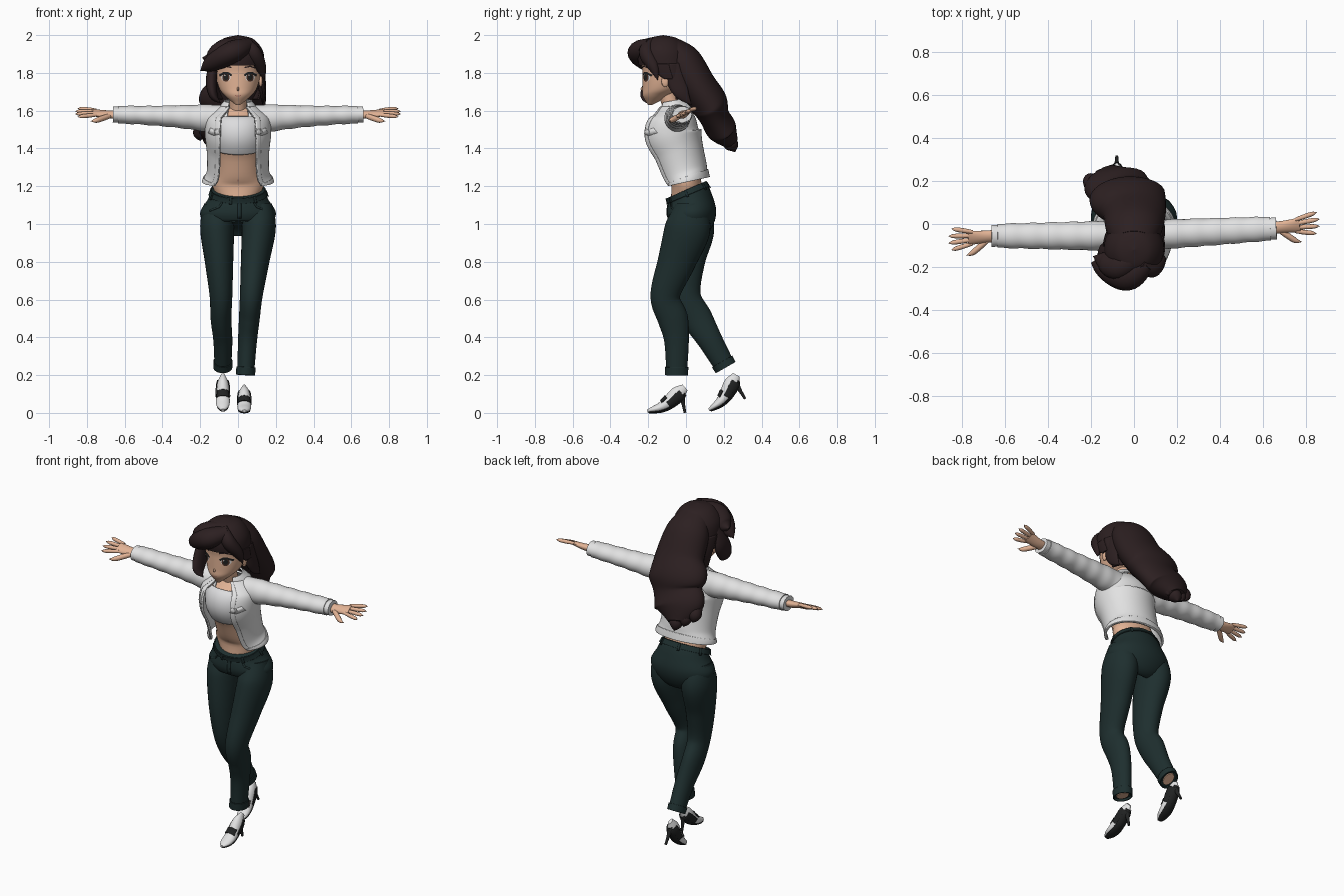
import bpy, bmesh
from math import sin, cos, pi, radians
from mathutils import Vector
from mathutils.bvhtree import BVHTree

cube = bpy.data.objects.get("Cube")
if cube:
    bpy.data.objects.remove(cube, do_unlink=True)


def material(name, *colour):
    mat = bpy.data.materials.new(name)
    mat.use_nodes = True
    mat.diffuse_color = (*colour, 1)
    mat.node_tree.nodes["Principled BSDF"].inputs["Base Color"].default_value = (*colour, 1)
    return mat


SKIN = material("warm skin", .76, .45, .3)
HAIR = material("dark brown hair", .025, .014, .015)
WHITE = material("white denim", .76, .76, .76)
COTTON = material("soft white cotton", .72, .72, .73)
PANTS = material("dark green denim", .013, .028, .028)
BLACK = material("black leather", .015, .016, .016)
EYE = material("eye white", .8, .78, .76)
IRIS = material("brown iris", .07, .03, .02)
LIP = material("lip", .48, .2, .15)

ALONG_X, ALONG_Y, ALONG_Z = Vector((1, 0, 0)), Vector((0, 1, 0)), Vector((0, 0, 1))
SIDES = ((1, "left"), (-1, "right"))
surfaces = {}


def finish(name, bm, mat, thick=0):
    bmesh.ops.recalc_face_normals(bm, faces=bm.faces)
    surfaces[name] = BVHTree.FromBMesh(bm)
    mesh = bpy.data.meshes.new(name)
    bm.to_mesh(mesh)
    bm.free()
    mesh.materials.append(mat)
    obj = bpy.data.objects.new(name, mesh)
    bpy.context.collection.objects.link(obj)
    for other in list(bpy.context.selected_objects):
        other.select_set(False)
    obj.select_set(True)
    bpy.context.view_layer.objects.active = obj
    bpy.ops.object.shade_smooth_by_angle(angle=radians(45))
    if thick:
        solid = obj.modifiers.new("thickness", 'SOLIDIFY')
        solid.thickness, solid.offset = thick, 0


def tube(rings, ref=ALONG_X, flat=False):
    """Smooth surface through rings of (x, y, z, half width, half depth)."""
    last = len(rings) - 1

    def at(u):
        i = min(int(u * last), last - 1)
        f = u * last - i
        quad = [rings[max(0, min(last, i + k))] for k in (-1, 0, 1, 2)]
        return [b + f / 2 * (c - a + f * (2 * a - 5 * b + 4 * c - d + f * (3 * (b - c) + d - a)))
                for a, b, c, d in zip(*quad)]

    def point(u, angle, off=0):
        x, y, z, width, depth = at(u)
        axis = ALONG_Z
        if not flat:
            axis = (Vector(at(min(1, u + .03))[:3]) - Vector(at(max(0, u - .03))[:3])).normalized()
        side = (ref - axis * ref.dot(axis)).normalized()
        width, depth = max(.001, width + off), max(.001, depth + off)
        return Vector((x, y, z)) + side * width * cos(angle) + axis.cross(side) * depth * sin(angle)
    return point


def column(rows, flat=False):
    """Upright tube on the middle plane."""
    return tube([(0, *row) for row in rows], flat=flat)


def skin(name, surface, mat, u=(0, 1), arc=None, arc_end=None, off=0, cap=True, thick=0, rows=24, cols=32):
    """Mesh a stretch of a tube, either all round or over an arc in degrees."""
    bm, loops = bmesh.new(), []
    for i in range(rows + 1):
        t = i / rows
        lo, hi = 0, 360
        if arc:
            lo, hi = [p + (q - p) * t for p, q in zip(arc, arc_end or arc)]
        loops.append([bm.verts.new(surface(u[0] + (u[1] - u[0]) * t, radians(lo + (hi - lo) * j / cols), off))
                      for j in range(cols + 1 if arc else cols)])
    for low, high in zip(loops, loops[1:]):
        for j in range(cols):
            k = (j + 1) % len(low)
            bm.faces.new((low[j], low[k], high[k], high[j]))
    if cap and not arc:
        bm.faces.new(loops[0])
        bm.faces.new(loops[-1])
    finish(name, bm, mat, thick)


def strand(name, mat, ref, width, depth, *points, power=1):
    """Tapered lock or finger that swells, then closes to a tip."""
    swell = [max(0, sin(pi * (.2 + .8 * i / (len(points) - 1)))) ** power for i in range(len(points))]
    skin(name, tube([(*p, width * k, depth * k) for p, k in zip(points, swell)], ref), mat, cols=16)


def press(target, x, z, off):
    hit = surfaces[target].ray_cast(Vector((x, -2, z)), ALONG_Y)[0]
    return (hit or Vector((x, -.1, z))) - ALONG_Y * off


def disc(name, target, mat, x, z, width, height, off):
    """Thin oval pressed onto the front of a surface."""
    bm, n = bmesh.new(), 20
    middle = bm.verts.new(press(target, x, z, off))
    inner, outer = [[bm.verts.new(press(target, x + width * k * cos(2 * pi * j / n), z + height * k * sin(2 * pi * j / n), off))
                     for j in range(n)] for k in (.5, 1)]
    for j in range(n):
        k = (j + 1) % n
        bm.faces.new((middle, inner[j], inner[k]))
        bm.faces.new((inner[j], outer[j], outer[k], inner[k]))
    finish(name, bm, mat)


def line(name, target, mat, width, *points, off=.004, thick=0):
    """Thin strip pressed onto the front of a surface."""
    points = [Vector(p) for p in points]
    path = [p.lerp(q, k / 6) for p, q in zip(points, points[1:]) for k in range(6)] + [points[-1]]
    bm, pairs = bmesh.new(), []
    for i, p in enumerate(path):
        d = (path[min(i + 1, len(path) - 1)] - path[max(i - 1, 0)]).normalized() * width / 2
        pairs.append([bm.verts.new(press(target, p.x - k * d.y, p.y + k * d.x, off)) for k in (-1, 1)])
    for low, high in zip(pairs, pairs[1:]):
        bm.faces.new((low[0], low[1], high[1], high[0]))
    finish(name, bm, mat, thick)


def ball(name, mat, x, y, z, width, depth, height):
    turns = [pi * i / 8 for i in range(9)]
    rings = [(x, y, z - height * cos(t), width * sin(t), depth * sin(t)) for t in turns]
    skin(name, tube(rings, flat=True), mat, cols=16)


# Head and face
head = column([(y, z, r, r) for y, z, r in ((-.19, 1.63, .01), (-.18, 1.645, .03), (-.16, 1.68, .07), (-.13, 1.72, .1),
                                            (-.11, 1.8, .12), (-.11, 1.88, .12), (-.11, 1.96, .03))], flat=True)
skin("head", head, SKIN, rows=40, cols=40)
skin("neck", column([(-.05, 1.54, .06, .05), (-.07, 1.6, .045, .045), (-.1, 1.69, .045, .045)]), SKIN)
ball("nose", SKIN, 0, -.23, 1.715, .006, .01, .01)
line("mouth", "head", LIP, .005, (-.016, 1.68), (0, 1.677), (.016, 1.68), off=.002)
for s, label in SIDES:
    ball(label + "_ear", SKIN, s * .12, -.11, 1.755, .01, .02, .03)
    eye = s * .064
    disc(label + "_eye_white", "head", EYE, eye, 1.776, .025, .022, .002)
    disc(label + "_iris", "head", IRIS, eye, 1.776, .019, .023, .0035)
    disc(label + "_pupil", "head", BLACK, eye, 1.778, .012, .017, .005)
    disc(label + "_eye_glint", "head", EYE, eye - .006, 1.787, .003, .004, .0065)
    line(label + "_lash", "head", BLACK, .011, (eye - s * .03, 1.786), (eye - s * .01, 1.8), (eye + s * .01, 1.8), (eye + s * .035, 1.785))
    line(label + "_brow", "head", HAIR, .007, (eye - s * .03, 1.828), (eye, 1.835), (eye + s * .03, 1.825))

# Hair cap, temples and the wavy mass that flows behind
cap = column([(y, z, r, r) for y, z, r in ((-.07, 1.66, .11), (-.08, 1.74, .13), (-.11, 1.84, .14),
                                           (-.12, 1.92, .13), (-.12, 1.98, .08), (-.12, 2, 0))], flat=True)
skin("hair_crown", cap, HAIR, u=(.4, 1), cap=False)
skin("hair_temples", cap, HAIR, u=(.26, .42), arc=(-12, 192), arc_end=(-50, 230), thick=.008)
skin("hair_back", cap, HAIR, u=(0, .42), arc=(8, 172), thick=.01)
flow = tube([(0, -.08, 1.94, .09, .06), (0, -.02, 1.86, .13, .1), (0, .06, 1.73, .15, .1), (-.03, .12, 1.64, .18, .1),
             (-.05, .15, 1.57, .15, .08), (-.09, .19, 1.5, .15, .08), (-.11, .24, 1.43, .06, .04)])
skin("flowing_hair", flow, HAIR, rows=50)
for k in range(5):
    edge = abs(k - 2)
    x, y, z = k * .05 - .2, .26 - edge * .02, 1.38 + edge * .03
    strand(f"hair_end_{k + 1}", HAIR, ALONG_X, .04, .04, (x + .02, y - .08, z + .12), (x, y - .02, z + .04), (x, y, z))

# Swept fringe and side locks
strand("fringe_sweep", HAIR, ALONG_Z, .06, .07, (.06, -.18, 1.95), (-.03, -.24, 1.91), (-.14, -.2, 1.85), (-.2, -.18, 1.81))
strand("fringe_outer", HAIR, ALONG_Z, .05, .06, (.04, -.14, 1.96), (-.07, -.2, 1.93), (-.14, -.17, 1.88), (-.19, -.15, 1.88))
strand("fringe_left", HAIR, ALONG_X, .04, .04, (.03, -.18, 1.97), (.08, -.21, 1.91), (.12, -.17, 1.83), (.14, -.15, 1.76))
strand("side_lock_right", HAIR, ALONG_Y, .06, .03, (-.12, -.13, 1.88), (-.14, -.15, 1.77), (-.13, -.2, 1.68), (-.09, -.21, 1.64))
strand("side_lock_left", HAIR, ALONG_Y, .05, .02, (.12, -.06, 1.85), (.12, -.05, 1.76), (.13, -.02, 1.69), (.13, .03, 1.63))

# Torso, cropped top and open jacket share one body shape
body = column([(.01, 1.14, .15, .13), (0, 1.22, .18, .12), (-.02, 1.28, .16, .13), (-.05, 1.38, .16, .14),
               (-.08, 1.48, .17, .16), (-.07, 1.56, .16, .12), (-.07, 1.62, .09, .07)])
skin("torso", body, SKIN, off=-.04)
skin("cropped_top", body, COTTON, u=(.54, .84), off=-.03, cap=False, thick=.004)
disc("navel", "torso", LIP, 0, 1.23, .003, .006, .002)
skin("jacket", body, WHITE, u=(.17, 1), arc=(-48, 228), arc_end=(-62, 242), thick=.01, rows=36, cols=48)
skin("jacket_waistband", body, WHITE, u=(.17, .24), arc=(-48, 228), off=.005, thick=.01)
for s, label in SIDES:
    hem, neck = [(lo, hi) if s > 0 else (180 - hi, 180 - lo) for lo, hi in ((-48, -40), (-62, -52))]
    skin(label + "_placket", body, WHITE, u=(.17, 1), arc=hem, arc_end=neck, off=.006, thick=.006, cols=4)
    line(label + "_pocket_flap", "jacket", WHITE, .03, (s * .1, 1.49), (s * .125, 1.483), (s * .15, 1.495), off=.008, thick=.006)
collar = column([(-.06, 1.59, .115, .1), (-.07, 1.625, .09, .075), (-.075, 1.65, .07, .06)])
skin("collar", collar, WHITE, arc=(-62, 242), arc_end=(-48, 228), thick=.008)

# Sleeves with soft folds, cuffs and hands
for (s, label), root, drift, slope in zip(SIDES, (-.05, -.055), (.03, 0), (.12, -.08)):
    sleeve = tube([(s * (.1 + .56 * t), root + drift * t, 1.55 + .03 * t ** .5, .07 - .015 * t + fold, .047 + .033 * (1 - t) ** 2 + fold)
                   for t, fold in ((i / 12, .0015 * (-1) ** i) for i in range(13))], ALONG_Y)
    skin(label + "_sleeve", sleeve, WHITE, u=(0, .95), rows=50)
    skin(label + "_cuff", sleeve, WHITE, u=(.9, 1), off=-.008, thick=.006)

    def spot(reach, across, lift=0):
        return s * reach, root + drift + slope * (reach - .64) + across, 1.58 + lift + across * .45

    palm = [(*spot(.62, 0), .03, .02), (*spot(.69, 0), .03, .02), (*spot(.77, 0, .01), .037, .012)]
    skin(label + "_palm", tube(palm, ALONG_Y + ALONG_Z * .45), SKIN, cols=16)
    for k in range(4):
        v = k - 1.5
        length = .12 - .014 * abs(v)
        strand(f"{label}_finger_{k + 1}", SKIN, ALONG_Y, .011, .011,
               *[spot(.75 + length * t, v * (.018 + .015 * t), .01) for t in (0, .4, .8, 1)], power=.5)
    strand(label + "_thumb", SKIN, ALONG_Z, .015, .014,
           spot(.67, -.01), spot(.71, -.04), spot(.75, -.07), spot(.78, -.08), power=.5)

# Trousers
pelvis = column([(0, 1.18, .14, .11), (.02, 1.13, .16, .12), (.03, 1.06, .2, .13), (.03, 1, .17, .11), (.02, .98, .07, .06)])
skin("pelvis", pelvis, PANTS)
skin("waistband", pelvis, PANTS, u=(0, .15), off=.004, cap=False, thick=.006)
for k in range(7):
    skin(f"belt_loop_{k + 1}", pelvis, PANTS, u=(0, .18), arc=(k * 51, k * 51 + 5), off=.008, thick=.005, rows=4, cols=2)
line("fly", "pelvis", PANTS, .02, (.008, 1.12), (.008, 1.03), off=.002, thick=.003)
for s, label in SIDES:
    line(label + "_trouser_pocket", "pelvis", PANTS, .008, (s * .08, 1.12), (s * .1, 1.09), (s * .15, 1.07), off=.002, thick=.003)

# Legs share widths and depths; each follows its own stride
WIDTHS = (.08, .09, .075, .06, .055, .05, .044)
DEPTHS = (.08, .12, .1, .078, .08, .065, .054)
for label, hem, across, stride in (("left", .2, (.1, .11, .09, .07, .06, .05, .04), (.02, .01, -.05, -.11, -.07, -.05, -.05)),
                                   ("right", .24, (-.1, -.11, -.1, -.09, -.09, -.08, -.08), (.03, .03, 0, 0, .06, .13, .21))):
    leg = tube(list(zip(across, stride, (1.1, .98, .8, .62, .5, .38, hem), WIDTHS, DEPTHS)))
    skin(label + "_trouser_leg", leg, PANTS, u=(0, .98), rows=44)
    skin(label + "_trouser_cuff", leg, PANTS, u=(.95, 1), off=.003, cap=False, thick=.006)
    skin(label + "_ankle", leg, SKIN, u=(.9, .99), off=-.015)

# Heeled shoes; the trailing one is tipped onto its toe
for label, x, y, z, tip in (("left", .033, -.205, 0, 0), ("right", -.08, .125, .006, radians(20))):
    def place(*rows):
        return tube([(x, y + v * cos(tip) - h * sin(tip), z + v * sin(tip) + h * cos(tip), a, b) for v, h, a, b in rows])

    shoe = place((0, .01, .01, .007), (.03, .018, .03, .016), (.07, .03, .037, .025), (.11, .055, .034, .034),
                 (.16, .1, .03, .04), (.2, .135, .01, .02))
    skin(label + "_shoe", shoe, WHITE)
    skin(label + "_shoe_instep", shoe, BLACK, u=(.48, .64), arc=(215, 325), off=.003, thick=.004)
    skin(label + "_shoe_sides", shoe, BLACK, u=(.58, .86), arc=(-12, 192), off=.003, thick=.004)
    skin(label + "_shoe_sole", shoe, BLACK, u=(.05, .9), arc=(40, 140), off=.003, thick=.004)
    skin(label + "_shoe_heel", place((.18, .1, .02, .02), (.19, .05, .01, .01), (.2, 0, .007, .007)), BLACK)
